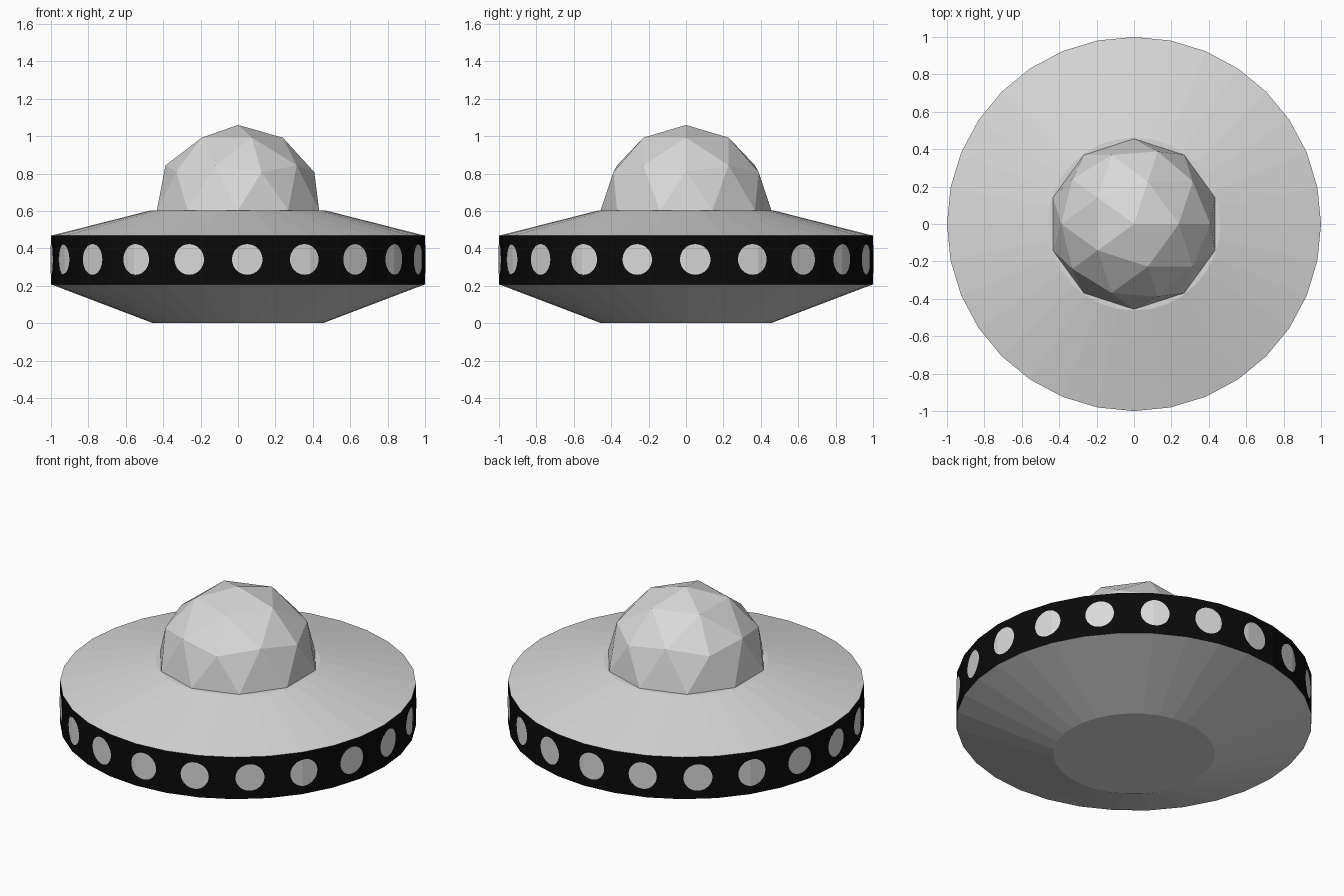
import bpy, bmesh, math
from mathutils import Matrix, Vector

if "Cube" in bpy.data.objects:
    bpy.data.objects.remove(bpy.data.objects["Cube"])

SIDES = 32
STEP = 2 * math.pi / SIDES
BAND = (0.208, 0.468)


def material(name, value):
    m = bpy.data.materials.new(name)
    m.diffuse_color = (value, value, value, 1)
    m.use_nodes = True
    m.node_tree.nodes["Principled BSDF"].inputs["Base Color"].default_value = m.diffuse_color
    return m


grey = material("light_grey", 0.69)
black = material("black", 0.003)


def add_object(name, bm, mats):
    mesh = bpy.data.meshes.new(name)
    bm.to_mesh(mesh)
    bm.free()
    for m in mats:
        mesh.materials.append(m)
    ob = bpy.data.objects.new(name, mesh)
    bpy.context.collection.objects.link(ob)
    return ob


# Saucer hull: stacked rings, black rim between the two cones
bm = bmesh.new()
rings = []
for r, z in [(0.453, 0), (1, BAND[0]), (1, BAND[1]), (0.463, 0.604)]:
    rings.append([bm.verts.new((r * math.cos(i * STEP), r * math.sin(i * STEP), z))
                  for i in range(SIDES)])
for n, (low, high) in enumerate(zip(rings, rings[1:])):
    for i in range(SIDES):
        j = (i + 1) % SIDES
        f = bm.faces.new((low[i], low[j], high[j], high[i]))
        f.material_index = 1 if n == 1 else 0
bm.faces.new(rings[0][::-1])
bm.faces.new(rings[-1])
add_object("saucer_hull", bm, [grey, black])

# Faceted dome: upper half of an icosphere
bm = bmesh.new()
bmesh.ops.create_icosphere(bm, subdivisions=2, radius=0.456,
                           matrix=Matrix.Translation((0, 0, 0.604)))
bmesh.ops.delete(bm, geom=[v for v in bm.verts if v.co.z < 0.6], context='VERTS')
add_object("dome", bm, [grey])

# Round windows: discs split at the rim's corners and laid onto its flat sides
bm = bmesh.new()
for k in range(20):
    place = (Matrix.Rotation(math.radians(2.85 + 18 * k), 4, 'Z')
             @ Matrix.Translation((1, 0, 0.341))
             @ Matrix.Rotation(math.pi / 2, 4, 'Y'))
    bmesh.ops.create_circle(bm, cap_ends=True, segments=32, radius=0.082, matrix=place)
for k in range(SIDES // 2):
    normal = Vector((-math.sin(k * STEP), math.cos(k * STEP), 0))
    bmesh.ops.bisect_plane(bm, geom=bm.verts[:] + bm.edges[:] + bm.faces[:],
                           plane_co=(0, 0, 0), plane_no=normal, dist=1e-6)
for v in bm.verts:
    a = math.atan2(v.co.y, v.co.x)
    r = (math.cos(STEP / 2) + 0.003) / math.cos(a % STEP - STEP / 2)
    v.co.x, v.co.y = r * math.cos(a), r * math.sin(a)
for f in bm.faces:
    f.normal_update()
    c = f.calc_center_median()
    if f.normal.dot(Vector((c.x, c.y, 0))) < 0:
        f.normal_flip()
add_object("windows", bm, [grey])
